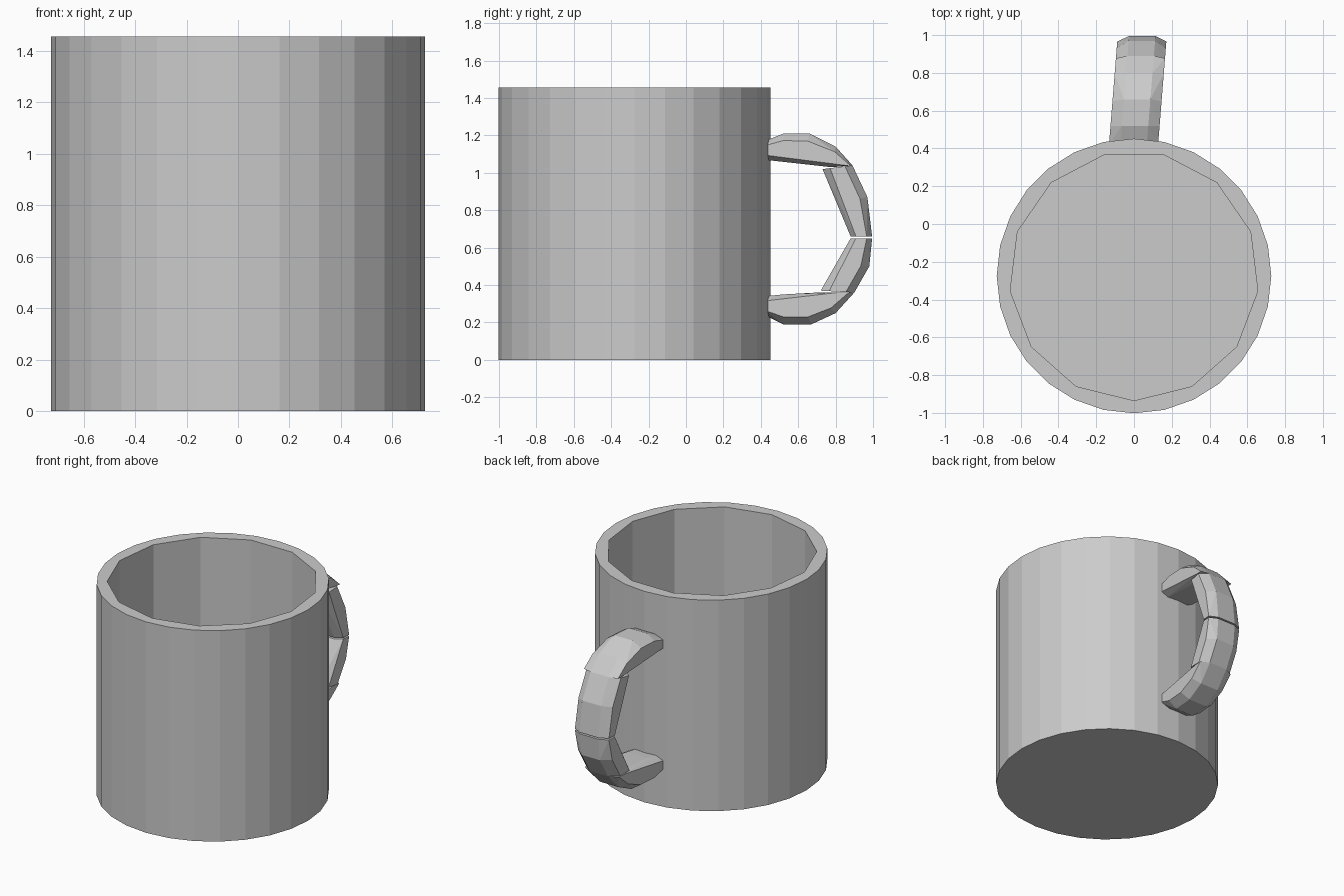
import bpy, bmesh, math
from mathutils import Vector

cube = bpy.data.objects.get("Cube")
if cube:
    bpy.data.objects.remove(cube, do_unlink=True)

GREY = (0.6, 0.6, 0.6, 1)
grey = bpy.data.materials.new("light grey")
grey.use_nodes = True
grey.diffuse_color = GREY
grey.node_tree.nodes["Principled BSDF"].inputs["Base Color"].default_value = GREY

CENTRE_Y = -0.275
HEIGHT = 1.455
FLOOR = 0.06


def make_object(name, bm):
    bmesh.ops.recalc_face_normals(bm, faces=bm.faces)
    mesh = bpy.data.meshes.new(name)
    bm.to_mesh(mesh)
    bm.free()
    mesh.materials.append(grey)
    obj = bpy.data.objects.new(name, mesh)
    bpy.context.collection.objects.link(obj)
    return obj


def prism(name, sides, radius, bottom, top):
    """Upright prism with one corner facing the front."""
    bm = bmesh.new()
    base = bm.faces.new([
        bm.verts.new((radius * math.sin(a), CENTRE_Y - radius * math.cos(a), bottom))
        for a in (math.tau * i / sides for i in range(sides))])
    side = bmesh.ops.extrude_face_region(bm, geom=[base], use_keep_orig=True)
    for v in side["geom"]:
        if isinstance(v, bmesh.types.BMVert):
            v.co.z = top
    return make_object(name, bm)


# Cup: many-sided outside, hollowed by a coarser polygon
cup = prism("cup", 28, 0.727, 0, HEIGHT)
hollow = prism("hollow_cutter", 13, 0.66, FLOOR, HEIGHT + 0.2)
hollow.hide_render = True
cut = cup.modifiers.new("hollow", "BOOLEAN")
cut.operation = "DIFFERENCE"
cut.solver = "EXACT"
cut.object = hollow
bpy.context.view_layer.objects.active = cup
bpy.ops.object.modifier_apply(modifier=cut.name)
bpy.data.objects.remove(hollow, do_unlink=True)

# Handle: four faceted convex segments, each a list of
# (outer y, outer z, inner y, inner z) stations
SEGMENTS = {
    "handle_top": [(.42, 1.17, .42, 1.07), (.52, 1.21, .52, 1.06),
                   (.66, 1.21, .62, 1.05), (.80, 1.14, .78, 1.03),
                   (.89, 1.04, .84, 1.04)],
    "handle_upper": [(.89, 1.04, .73, 1.02), (.97, .87, .81, .84),
                     (.995, .66, .88, .66)],
    "handle_lower": [(.995, .65, .88, .65), (.98, .50, .80, .51),
                     (.90, .36, .72, .37)],
    "handle_bottom": [(.90, .36, .78, .36), (.80, .25, .70, .36),
                      (.67, .19, .60, .35), (.52, .19, .52, .35),
                      (.42, .24, .42, .34)],
}
# Cross-section: share of the depth from outside to inside, half width
SECTION = [(0, .07), (.25, .13), (.75, .13), (1, .08)]

for name, stations in SEGMENTS.items():
    bm = bmesh.new()
    for oy, oz, iy, iz in stations:
        for depth, half in SECTION:
            p = Vector((0, oy, oz)).lerp(Vector((0, iy, iz)), depth)
            lean = 0.08 * (p.y - 0.45)
            for side in (-1, 1):
                bm.verts.new((lean + side * half, p.y, p.z))
    hull = bmesh.ops.convex_hull(bm, input=bm.verts)
    loose = {g for g in hull["geom_interior"] + hull["geom_unused"]
             if isinstance(g, bmesh.types.BMVert)}
    bmesh.ops.delete(bm, geom=list(loose), context="VERTS")
    make_object(name, bm)
